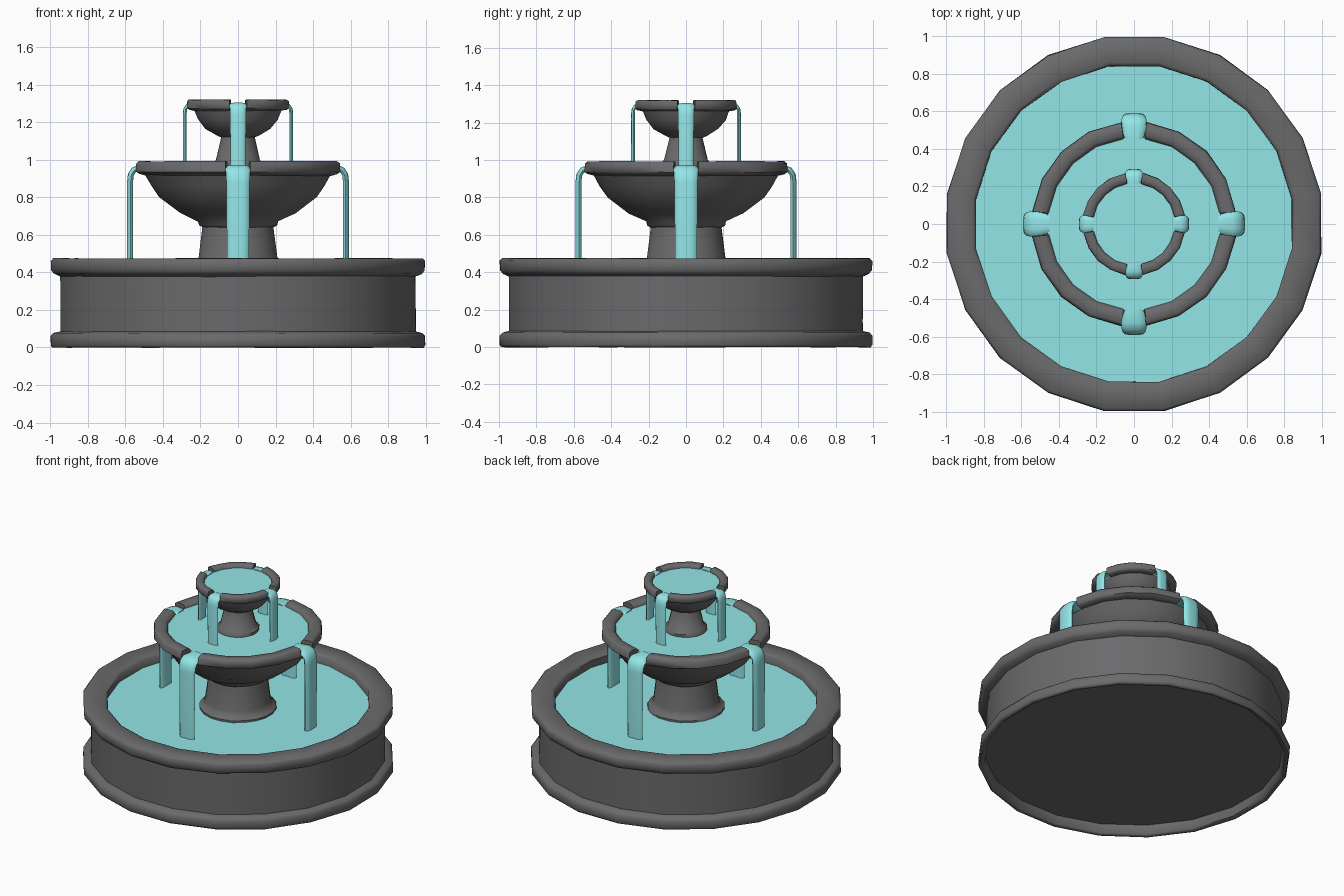
import bpy, bmesh, random
from math import sin, cos, radians, pi
from mathutils import Vector

random.seed(4)
cube = bpy.data.objects.get("Cube")
if cube:
    bpy.data.objects.remove(cube)


def material(name, colour):
    m = bpy.data.materials.new(name)
    m.use_nodes = True
    m.diffuse_color = (*colour, 1)
    bsdf = m.node_tree.nodes["Principled BSDF"]
    bsdf.inputs["Base Color"].default_value = (*colour, 1)
    bsdf.inputs["Roughness"].default_value = 0.8
    return m


STONE = material("dark grey stone", (0.145, 0.143, 0.148))
WATER = material("pale turquoise water", (0.31, 0.84, 0.85))


def skin(name, rings, mat, wobble=0.0):
    """Skin a row of closed rings and cap both ends."""
    bm = bmesh.new()
    rows = [[bm.verts.new(Vector(p) + Vector([random.uniform(-wobble, wobble) for _ in "xyz"]))
             for p in ring] for ring in rings]
    n = len(rows[0])
    for a, b in zip(rows, rows[1:]):
        for i in range(n):
            j = (i + 1) % n
            bm.faces.new((a[i], a[j], b[j], b[i]))
    bm.faces.new(rows[0])
    bm.faces.new(rows[-1])
    bmesh.ops.recalc_face_normals(bm, faces=bm.faces)
    mesh = bpy.data.meshes.new(name)
    bm.to_mesh(mesh)
    bm.free()
    mesh.materials.append(mat)
    obj = bpy.data.objects.new(name, mesh)
    bpy.context.collection.objects.link(obj)
    bpy.ops.object.select_all(action='DESELECT')
    obj.select_set(True)
    bpy.context.view_layer.objects.active = obj
    bpy.ops.object.shade_smooth_by_angle(angle=radians(58))


def polar(r, z, a):
    return (r * cos(a), r * sin(a), z)


def lathe(name, profile, mat, sides=20, wobble=0.0):
    """Turn a (radius, height) profile, capped at both ends."""
    angles = [2 * pi * (i + 0.5) / sides for i in range(sides)]
    skin(name, [[polar(r, z, a) for a in angles] for r, z in profile], mat, wobble)


def rim_pieces(name, section, gap):
    """Four arcs of rim with a spout gap at front, back and both sides."""
    for q in range(4):
        angles = [radians(90 * q + gap + (90 - 2 * gap) * i / 4) for i in range(5)]
        skin(f"{name}_{q + 1}", [[polar(r, z, a) for r, z in section] for a in angles],
             STONE, 0.002)


def streams(name, path, thick):
    """Four falling sheets of water along a (radius, height, half width) path."""
    pts = [Vector(p[:2]) for p in path]
    section = [(-0.85, -0.5), (-1, -0.1), (-0.8, 0.35), (-0.4, 0.5),
               (0.4, 0.5), (0.8, 0.35), (1, -0.1), (0.85, -0.5)]
    for q in range(4):
        a = q * pi / 2
        rings = []
        for i, p in enumerate(pts):
            t = (pts[min(i + 1, len(pts) - 1)] - pts[max(i - 1, 0)]).normalized()
            normal = Vector((-t.y, t.x))
            ring = []
            for s, d in section:
                c = p + normal * d * thick
                w = s * path[i][2]
                ring.append((c.x * cos(a) - w * sin(a), c.x * sin(a) + w * cos(a), c.y))
            rings.append(ring)
        skin(f"{name}_{q + 1}", rings, WATER)


# Ground basin: recessed underside, base moulding, wall and thick rim
lathe("basin", [(0.965, 0.07), (0.97, 0.008), (0.985, 0), (1.0, 0), (1.008, 0.012),
                (1.008, 0.06), (0.995, 0.076), (0.957, 0.085), (0.957, 0.378), (0.99, 0.392),
                (1.006, 0.41), (1.008, 0.46), (0.995, 0.474), (0.87, 0.474), (0.851, 0.462),
                (0.851, 0.39)], STONE, wobble=0.002)
lathe("basin_water", [(0.856, 0.395), (0.856, 0.412)], WATER)

# Middle tier
lathe("middle_pedestal", [(0.25, 0.4), (0.25, 0.425), (0.225, 0.438), (0.212, 0.475),
                          (0.19, 0.645)], STONE, wobble=0.002)
lathe("middle_bowl", [(0.19, 0.64), (0.21, 0.65), (0.215, 0.672), (0.31, 0.715), (0.425, 0.8),
                      (0.465, 0.86), (0.5, 0.92), (0.46, 0.932)], STONE, wobble=0.002)
rim_pieces("middle_rim", [(0.455, 0.93), (0.458, 0.972), (0.474, 0.99), (0.53, 0.992),
                          (0.545, 0.98), (0.547, 0.935), (0.53, 0.924), (0.495, 0.915)], 7)
lathe("middle_water", [(0.466, 0.934), (0.466, 0.966)], WATER)
streams("middle_stream", [(0.45, 0.956, 0.05), (0.525, 0.957, 0.068), (0.555, 0.945, 0.066),
                          (0.571, 0.92, 0.064), (0.575, 0.88, 0.062), (0.575, 0.4, 0.058)], 0.032)

# Upper tier
lathe("upper_pedestal", [(0.137, 0.96), (0.137, 0.985), (0.118, 0.998), (0.088, 1.125)],
      STONE, wobble=0.002)
lathe("upper_bowl", [(0.09, 1.12), (0.115, 1.13), (0.175, 1.165), (0.215, 1.215),
                     (0.235, 1.265), (0.215, 1.274)], STONE, wobble=0.002)
rim_pieces("upper_rim", [(0.216, 1.27), (0.218, 1.305), (0.23, 1.319), (0.265, 1.319),
                         (0.274, 1.31), (0.275, 1.275), (0.265, 1.267), (0.235, 1.26)], 10)
lathe("upper_water", [(0.224, 1.272), (0.224, 1.296)], WATER)
streams("upper_stream", [(0.215, 1.292, 0.036), (0.25, 1.294, 0.046), (0.27, 1.287, 0.046),
                         (0.281, 1.27, 0.043), (0.284, 1.24, 0.042), (0.284, 0.96, 0.04)], 0.02)
